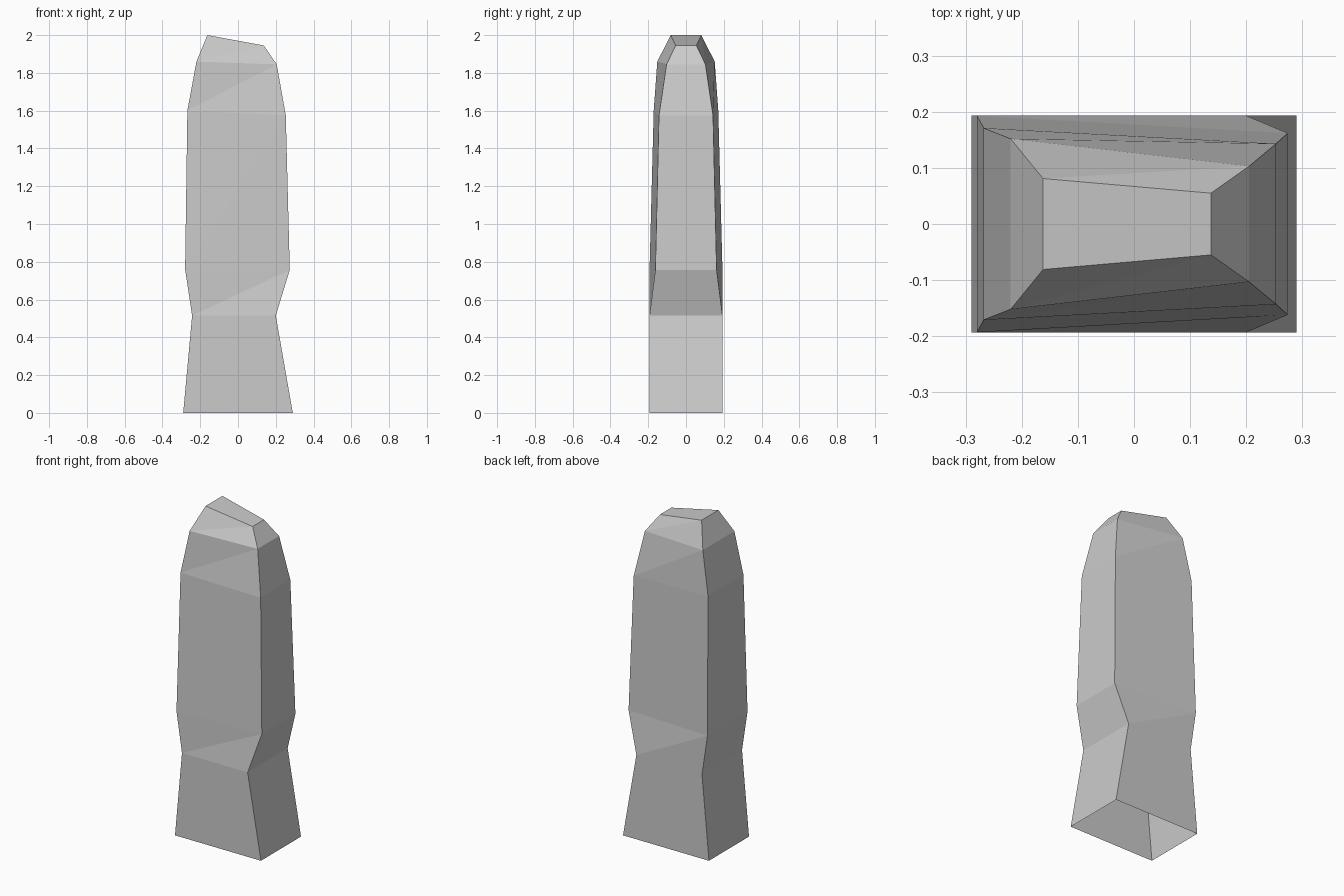
import bpy
import bmesh

cube = bpy.data.objects.get("Cube")
if cube:
    bpy.data.objects.remove(cube, do_unlink=True)

# Plain grey stone
stone = bpy.data.materials.new("grey_stone")
stone.use_nodes = True
grey = (0.6, 0.6, 0.6, 1)
stone.diffuse_color = grey
stone.node_tree.nodes["Principled BSDF"].inputs["Base Color"].default_value = grey

# Cross-sections from foot to tip: (x, half depth, z) at the -x and +x ends
SECTIONS = [
    ((-0.29, 0.193, 0.0), (0.29, 0.193, 0.0)),
    ((-0.243, 0.193, 0.515), (0.2, 0.193, 0.515)),
    ((-0.28, 0.193, 0.76), (0.274, 0.162, 0.757)),
    ((-0.268, 0.171, 1.6), (0.253, 0.143, 1.575)),
    ((-0.22, 0.152, 1.86), (0.205, 0.103, 1.845)),
    ((-0.162, 0.081, 2.0), (0.137, 0.055, 1.945)),
]

bm = bmesh.new()
rings = []
for (xa, da, za), (xb, db, zb) in SECTIONS:
    corners = [(xa, -da, za), (xb, -db, zb), (xb, db, zb), (xa, da, za)]
    rings.append([bm.verts.new(c) for c in corners])

# Walls: each panel is folded along its rising diagonal; the foot stays open
for low, high in zip(rings, rings[1:]):
    for i in range(4):
        j = (i + 1) % 4
        bm.faces.new((low[i], low[j], high[j]))
        bm.faces.new((low[i], high[j], high[i]))

# Sloping tip
bm.faces.new(rings[-1])

mesh = bpy.data.meshes.new("standing_stone")
bm.to_mesh(mesh)
bm.free()
mesh.materials.append(stone)
standing_stone = bpy.data.objects.new("standing_stone", mesh)
bpy.context.scene.collection.objects.link(standing_stone)
